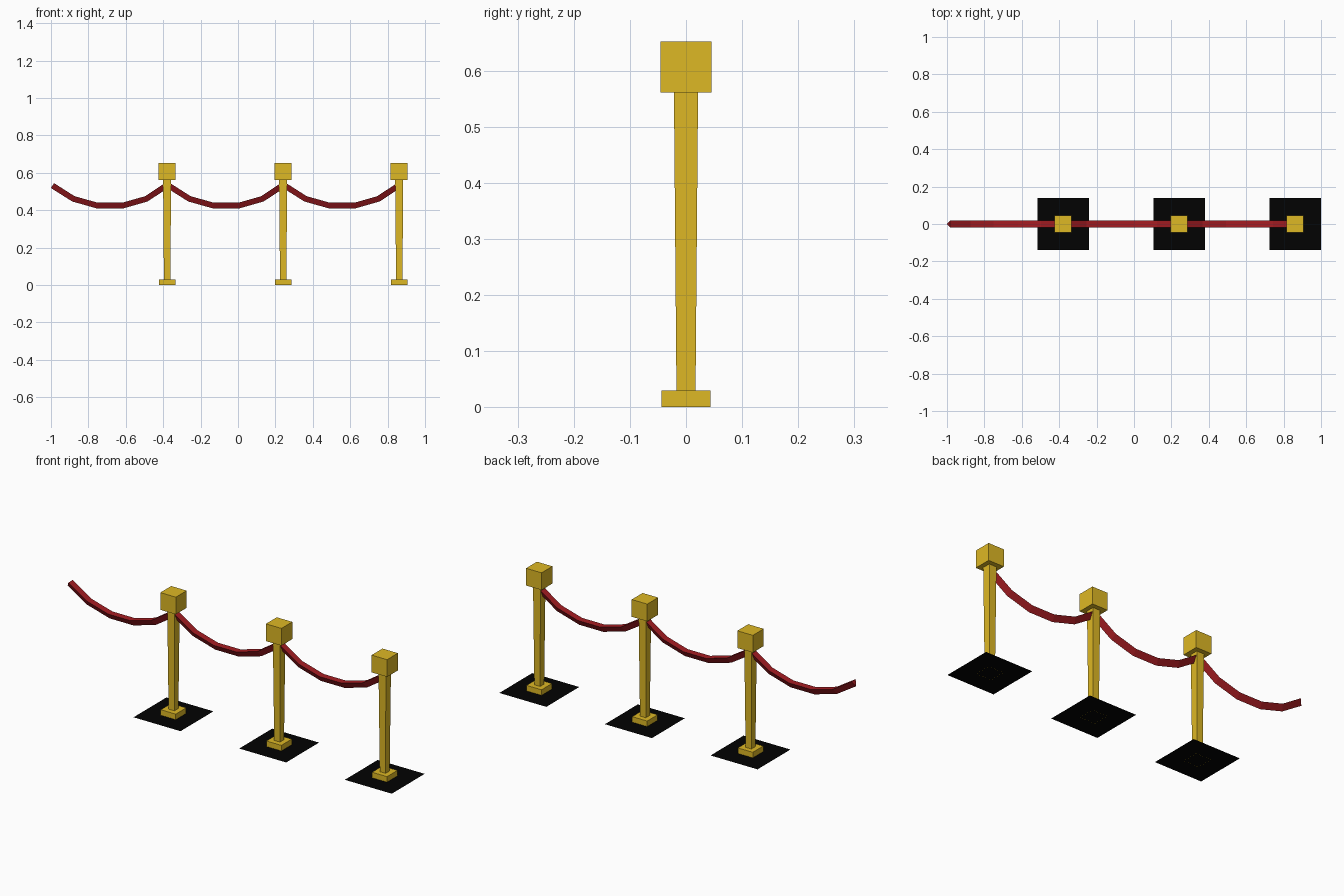
import bpy, bmesh, math
from mathutils import Vector

if "Cube" in bpy.data.objects:
    bpy.data.objects.remove(bpy.data.objects["Cube"])


def material(name, color):
    m = bpy.data.materials.new(name)
    m.diffuse_color = (*color, 1)
    m.use_nodes = True
    m.node_tree.nodes["Principled BSDF"].inputs["Base Color"].default_value = m.diffuse_color
    return m


GOLD = material("gold", (0.73, 0.48, 0.018))
RED = material("red_rope", (0.38, 0.012, 0.016))
BLACK = material("black_mat", (0.0005, 0.0005, 0.0005))


def finish(name, bm, mat):
    bmesh.ops.recalc_face_normals(bm, faces=bm.faces)
    me = bpy.data.meshes.new(name)
    bm.to_mesh(me)
    bm.free()
    me.materials.append(mat)
    bpy.context.collection.objects.link(bpy.data.objects.new(name, me))


def loft(name, rings, mat, start_cap=True, end_cap=True):
    """Skin a list of vertex rings into a tube."""
    bm = bmesh.new()
    loops = [[bm.verts.new(p) for p in ring] for ring in rings]
    n = len(loops[0])
    for a, b in zip(loops, loops[1:]):
        for i in range(n):
            bm.faces.new((a[i], a[(i + 1) % n], b[(i + 1) % n], b[i]))
    if start_cap:
        bm.faces.new(loops[0][::-1])
    if end_cap:
        bm.faces.new(loops[-1])
    finish(name, bm, mat)


def square(x, half, z):
    return [(x + sx * half, sy * half, z)
            for sx, sy in ((-1, -1), (1, -1), (1, 1), (-1, 1))]


def rope(name, x0):
    # sagging path of five straight segments, three-sided with the point down
    path = [Vector((x0 + dx, 0, z)) for dx, z in
            ((0, 0.532), (0.112, 0.461), (0.24, 0.425),
             (0.376, 0.425), (0.502, 0.461), (0.614, 0.535))]
    rings = []
    for i, p in enumerate(path):
        t = (path[min(i + 1, 5)] - path[max(i - 1, 0)]).normalized()
        up = Vector((-t.z, 0, t.x))
        side = Vector((0, 1, 0))
        rings.append([p + side * s + up * h for s, h in
                      ((0.018, 0.0155), (-0.018, 0.0155), (0, -0.0155))])
    loft(name, rings, RED)


for n, x in enumerate((-0.379, 0.2415, 0.862), 1):
    # flat floor mat
    bm = bmesh.new()
    bm.faces.new([bm.verts.new(p) for p in square(x, 0.138, 0.0005)])
    finish(f"floor_mat_{n}", bm, BLACK)
    # plinth, open underneath where it meets the mat
    loft(f"plinth_{n}", [square(x, 0.044, 0), square(x, 0.044, 0.03)], GOLD, start_cap=False)
    # tapered post
    loft(f"post_{n}", [square(x, 0.017, 0.03), square(x, 0.0215, 0.562)], GOLD)
    # block cap
    loft(f"cap_{n}", [square(x, 0.0455, 0.5605), square(x, 0.0455, 0.652)], GOLD)
    # rope hanging to the left of the post
    rope(f"rope_{n}", x - 0.613)
